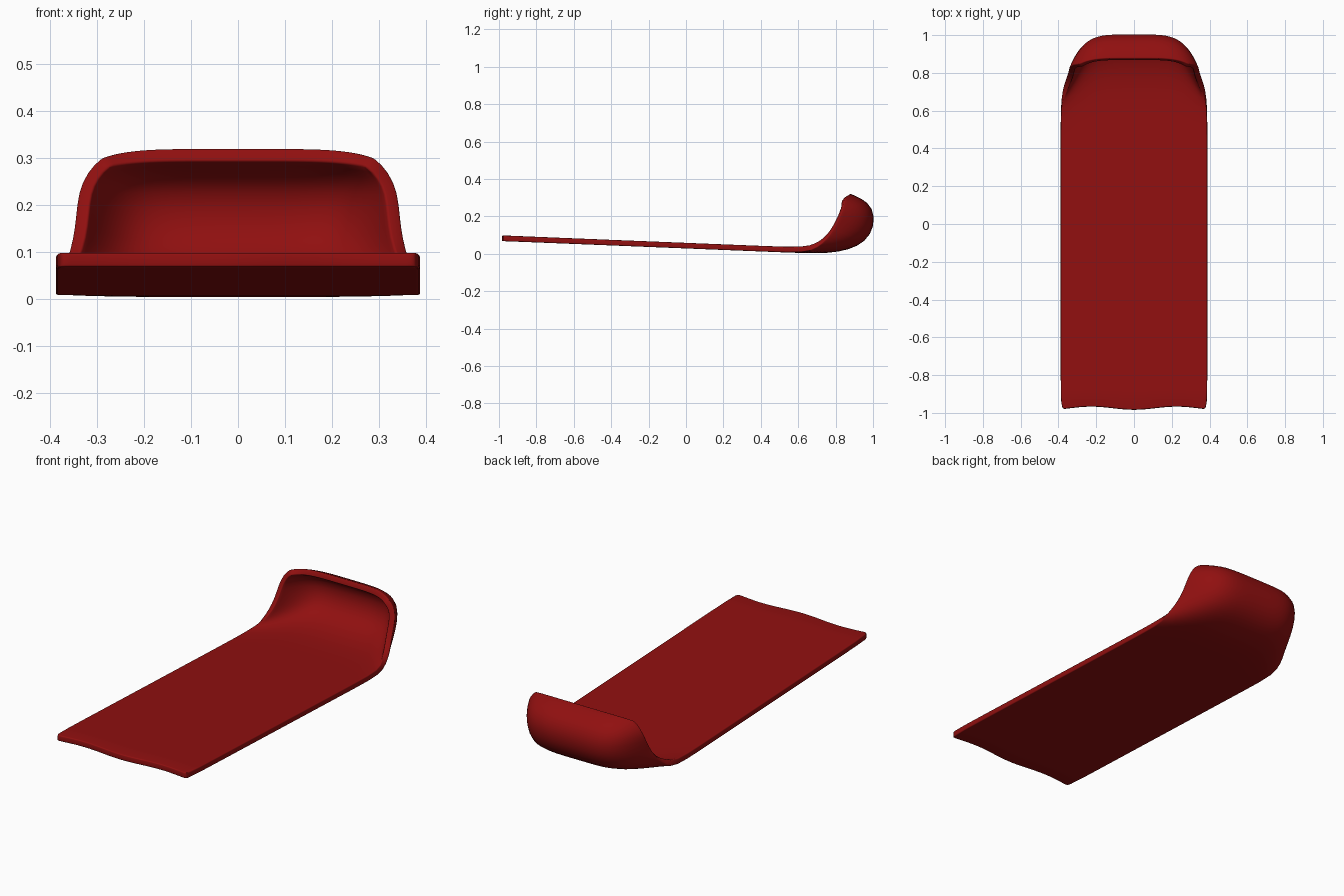
import bpy, bmesh, math

if "Cube" in bpy.data.objects:
    bpy.data.objects.remove(bpy.data.objects["Cube"])

# Single dark red plastic
red = bpy.data.materials.new("dark red")
red.diffuse_color = (0.28, 0.005, 0.005, 1)
red.use_nodes = True
red.node_tree.nodes["Principled BSDF"].inputs["Base Color"].default_value = red.diffuse_color

# Rows along the sled: centre (y, z), side edge (y, z), half width
rows = []
for i in range(8):
    t = i / 8
    y, z = -0.975 + t * 1.615, 0.083 - t * 0.065
    rows.append(((y, z), (y, z), 0.388))
rows += [
    ((0.64, 0.018), (0.64, 0.019), 0.388),
    ((0.76, 0.018), (0.695, 0.045), 0.372),
    ((0.865, 0.035), (0.745, 0.082), 0.353),
    ((0.95, 0.075), (0.78, 0.13), 0.338),
    ((0.993, 0.15), (0.807, 0.18), 0.332),
    ((0.988, 0.24), (0.827, 0.225), 0.328),
    ((0.93, 0.285), (0.838, 0.262), 0.312),
    ((0.872, 0.307), (0.838, 0.292), 0.285),
]

# Sled body: a bed whose far end sweeps up into a bowed, hooked nose
COLS = 20
bm = bmesh.new()
grid = []
for i, (c, e, w) in enumerate(rows):
    line = []
    for j in range(COLS + 1):
        u = math.sin((j / COLS * 2 - 1) * 1.25) / math.sin(1.25)
        b = abs(u) ** 5
        y = c[0] + (e[0] - c[0]) * b
        z = c[1] + (e[1] - c[1]) * b
        if i == 0:  # gently scalloped tail edge
            y -= 0.009 * math.cos(2 * math.pi * u * w / 0.45)
        line.append(bm.verts.new((u * w, y, z)))
    grid.append(line)
for a, b in zip(grid, grid[1:]):
    for j in range(COLS):
        bm.faces.new((a[j], a[j + 1], b[j + 1], b[j]))
mesh = bpy.data.meshes.new("sled_body")
bm.to_mesh(mesh)
bm.free()
mesh.materials.append(red)
sled = bpy.data.objects.new("sled_body", mesh)
bpy.context.collection.objects.link(sled)

# Smooth the sheet, give it thickness and round its rim
sub = sled.modifiers.new("smooth", 'SUBSURF')
sub.levels = sub.render_levels = 1
sol = sled.modifiers.new("thickness", 'SOLIDIFY')
sol.thickness = 0.03
sol.offset = 0
bev = sled.modifiers.new("rounded_rim", 'BEVEL')
bev.width = 0.01
bev.segments = 3
bev.limit_method = 'ANGLE'
bev.angle_limit = math.radians(50)
for p in mesh.polygons:
    p.use_smooth = True
